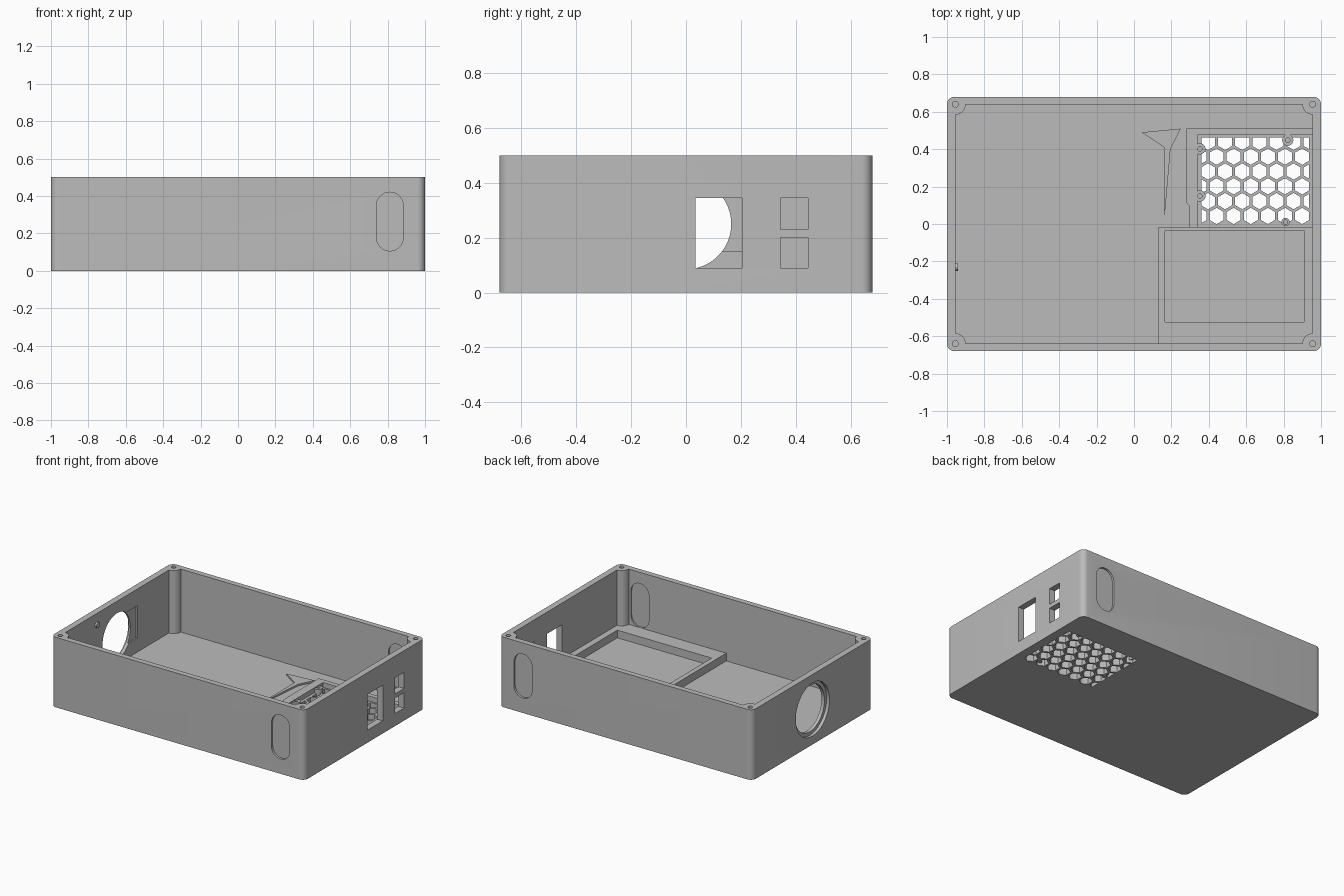
import bpy, bmesh, math
from mathutils import Vector

if "Cube" in bpy.data.objects:
    bpy.data.objects.remove(bpy.data.objects["Cube"])

grey = bpy.data.materials.new("matte_grey")
grey.diffuse_color = (0.5, 0.5, 0.5, 1)
grey.use_nodes = True
grey.node_tree.nodes["Principled BSDF"].inputs["Base Color"].default_value = grey.diffuse_color
FLOOR, TOP = 0.05, 0.5


def to3(axis, u, v, w):
    return {'x': (w, u, v), 'y': (u, w, v), 'z': (u, v, w)}[axis]


def prism(name, outlines, axis, a, b, clip=None):
    """Extrude one or more 2D outlines along an axis from a to b."""
    bm = bmesh.new()
    for pts in outlines:
        bm.faces.new([bm.verts.new(to3(axis, u, v, a)) for u, v in pts])
    if clip:
        x0, x1, y0, y1 = clip
        for co, no in (((x0, 0, a), (-1, 0, 0)), ((x1, 0, a), (1, 0, 0)),
                       ((0, y0, a), (0, -1, 0)), ((0, y1, a), (0, 1, 0))):
            bmesh.ops.bisect_plane(bm, geom=bm.verts[:] + bm.edges[:] + bm.faces[:],
                                   plane_co=co, plane_no=no, clear_outer=True)
    out = bmesh.ops.extrude_face_region(bm, geom=bm.faces[:], use_keep_orig=True)
    moved = [g for g in out['geom'] if isinstance(g, bmesh.types.BMVert)]
    bmesh.ops.translate(bm, verts=moved, vec=Vector(to3(axis, 0, 0, b - a)))
    bmesh.ops.recalc_face_normals(bm, faces=bm.faces[:])
    me = bpy.data.meshes.new(name)
    bm.to_mesh(me)
    bm.free()
    me.materials.append(grey)
    ob = bpy.data.objects.new(name, me)
    bpy.context.collection.objects.link(ob)
    return ob


def cut(ob, cutter):
    m = ob.modifiers.new("cut", 'BOOLEAN')
    m.operation, m.solver, m.object = 'DIFFERENCE', 'EXACT', cutter
    bpy.context.view_layer.objects.active = ob
    bpy.ops.object.modifier_apply(modifier=m.name)
    bpy.data.objects.remove(cutter)


def arc(cx, cy, r, a0, a1, n):
    return [(cx + r * math.cos(math.radians(a0 + (a1 - a0) * i / n)),
             cy + r * math.sin(math.radians(a0 + (a1 - a0) * i / n))) for i in range(n + 1)]


def circle(cx, cy, r, n=24):
    return arc(cx, cy, r, 0, 360, n)[:-1]


def rect(x0, x1, y0, y1):
    return [(x0, y0), (x1, y0), (x1, y1), (x0, y1)]


# Outer shell with rounded corners
corners = [(1, 1, 0), (-1, 1, 90), (-1, -1, 180), (1, -1, 270)]
outer = []
inner = []
for sx, sy, a in corners:
    outer += arc(sx * 0.96, sy * 0.64, 0.04, a, a + 90, 8)
    inner += arc(sx * 0.955, sy * 0.64, 0.055, a + 270, a + 180, 10)
case = prism("case", [outer], 'z', 0, TOP)

# Hollow inside, leaving the quarter-round corner posts, then screw holes
cut(case, prism("hollow", [inner], 'z', FLOOR, 0.6))
cut(case, prism("screws", [circle(sx * 0.955, sy * 0.64, 0.016, 16) for sx, sy, _ in corners],
                'z', 0.3, 0.6))

# Socket windows in the right wall
cut(case, prism("windows", [rect(0.035, 0.205, 0.09, 0.345), rect(0.345, 0.445, 0.23, 0.345),
                            rect(0.345, 0.445, 0.09, 0.2)], 'x', 0.9, 1.1))

# Round opening with outer step and inner recess in the left wall
cut(case, prism("recess", [rect(-0.05, 0.23, 0.15, 0.38)], 'x', -0.965, -0.9))
cut(case, prism("step", [circle(0, 0.25, 0.19, 48)], 'x', -1.1, -0.978))
cut(case, prism("round", [circle(0, 0.25, 0.165, 48)], 'x', -1.2, -0.85))

# Shallow long slots on both faces of the front and back walls
slot = arc(0.812, 0.348, 0.072, 0, 180, 16) + arc(0.812, 0.178, 0.072, 180, 360, 16)
for a, b in ((-0.75, -0.665), (-0.65, -0.6), (0.6, 0.65), (0.665, 0.75)):
    cut(case, prism("slot", [slot], 'y', a, b))

# Honeycomb vent in the floor
pitch = 0.0915
hexes = []
for row in range(6):
    for col in range(8):
        cx = 0.35 + pitch * (col + 0.5 * (row % 2 == 1))
        cy = 0.043 + row * pitch * 0.866
        if cx < 0.96:
            hexes.append(arc(cx, cy, 0.0435, 30, 330, 5))
cut(case, prism("vent", hexes, 'z', -0.1, 0.2, clip=(0.36, 0.935, 0.0, 0.462)))

# Tray frame at the front right
tray = prism("tray_frame", [rect(0.13, 0.957, -0.642, -0.015)], 'z', FLOOR - 0.005, 0.105)
cut(tray, prism("pocket", [rect(0.165, 0.91, -0.525, -0.035)], 'z', 0, 0.2))

# Raised rim around the vent
prism("vent_rim", [[(0.28, 0.51), (0.957, 0.51), (0.957, 0.475), (0.34, 0.475), (0.34, -0.015),
                    (0.295, -0.015), (0.295, 0.095), (0.28, 0.115)]], 'z', FLOOR - 0.005, 0.085)

# Mounting bosses for the vent
for x, y in ((0.352, 0.402), (0.352, 0.15), (0.822, 0.448), (0.81, 0.01)):
    boss = prism("vent_boss", [circle(x, y, 0.03 if y > 0.1 else 0.022)], 'z', 0.02, 0.08)
    cut(boss, prism("boss_hole", [circle(x, y, 0.012, 12)], 'z', 0.05, 0.2))

# Thin tapering rib beside the vent
prism("floor_rib", [[(0.04, 0.49), (0.16, 0.41), (0.162, 0.02), (0.195, 0.4), (0.25, 0.51)]],
      'z', FLOOR - 0.005, FLOOR + 0.012)

# Small peg on the left wall
prism("wall_peg", [circle(-0.23, 0.42, 0.02, 16)], 'x', -0.965, -0.942)

for ob in bpy.data.objects:
    bpy.ops.object.select_all(action='DESELECT')
    ob.select_set(True)
    bpy.context.view_layer.objects.active = ob
    bpy.ops.object.shade_smooth_by_angle(angle=math.radians(30))
